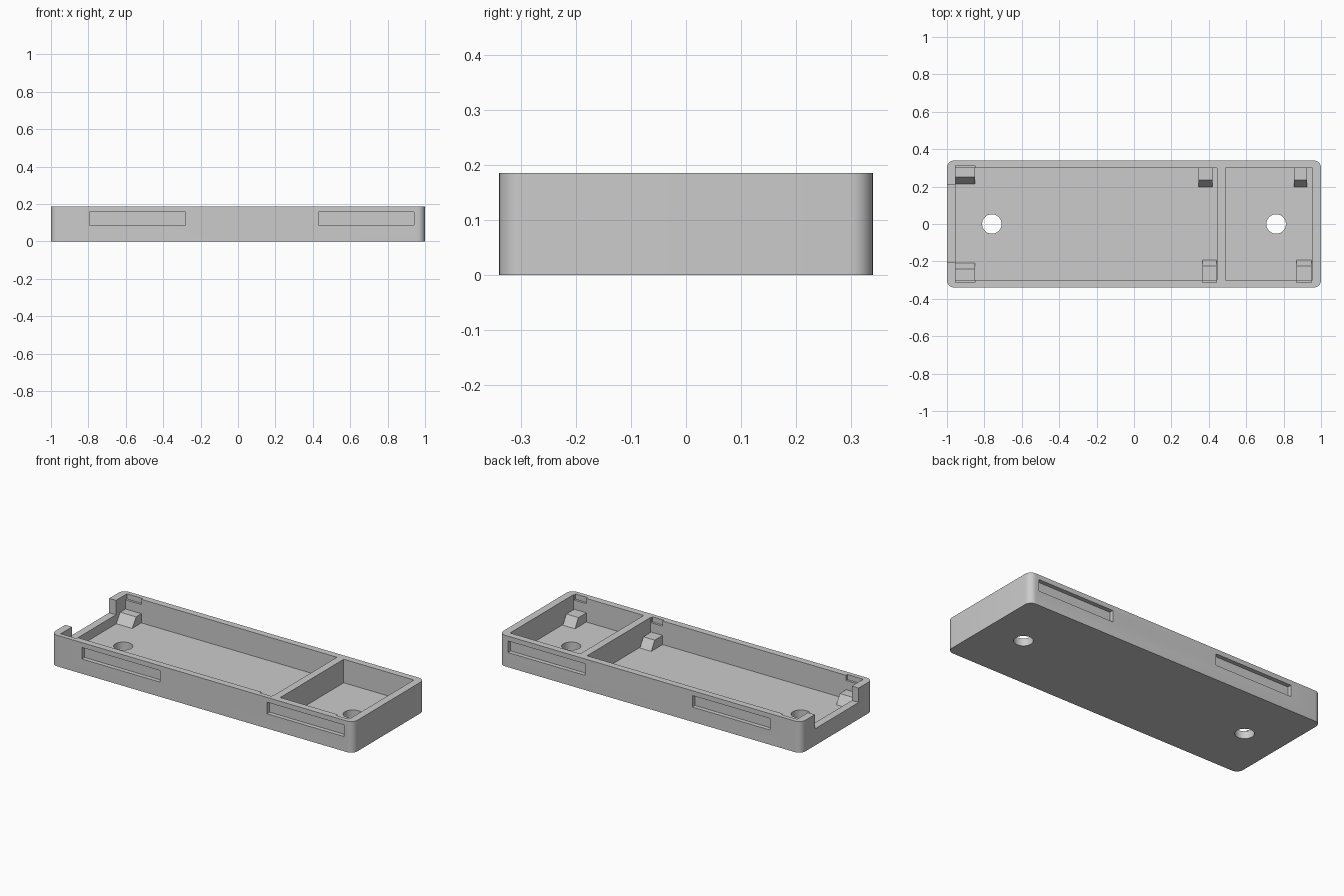
import bpy, bmesh, math

cube = bpy.data.objects.get("Cube")
if cube:
    bpy.data.objects.remove(cube, do_unlink=True)

grey = bpy.data.materials.new("plain grey")
grey.use_nodes = True
grey.diffuse_color = (0.6, 0.6, 0.6, 1)
grey.node_tree.nodes["Principled BSDF"].inputs["Base Color"].default_value = (0.6, 0.6, 0.6, 1)

HEIGHT, FLOOR, REST = 0.186, 0.045, 0.10
INNER_Y = 0.30


def finish(name, bm):
    bmesh.ops.recalc_face_normals(bm, faces=bm.faces)
    mesh = bpy.data.meshes.new(name)
    bm.to_mesh(mesh)
    bm.free()
    mesh.materials.append(grey)
    ob = bpy.data.objects.new(name, mesh)
    bpy.context.collection.objects.link(ob)
    return ob


def box(name, x, y, z):
    bm = bmesh.new()
    bmesh.ops.create_cube(bm, size=1)
    for v in bm.verts:
        v.co = [lo + (c + 0.5) * (hi - lo) for c, (lo, hi) in zip(v.co, (x, y, z))]
    return finish(name, bm)


def prism(name, x0, x1, profile):
    """Extrude a y-z profile along x."""
    bm = bmesh.new()
    face = bm.faces.new([bm.verts.new((x0, y, z)) for y, z in profile])
    ext = bmesh.ops.extrude_face_region(bm, geom=[face])["geom"]
    bmesh.ops.translate(bm, vec=(x1 - x0, 0, 0),
                        verts=[g for g in ext if isinstance(g, bmesh.types.BMVert)])
    return finish(name, bm)


def cut(target, cutter):
    cutter.hide_render = True
    mod = target.modifiers.new(cutter.name, "BOOLEAN")
    mod.operation, mod.solver, mod.object = "DIFFERENCE", "EXACT", cutter
    bpy.context.view_layer.objects.active = target
    bpy.ops.object.modifier_apply(modifier=mod.name)
    bpy.data.objects.remove(cutter, do_unlink=True)


# Tray block with rounded upright corners
tray = box("tray", (-1, 1), (-0.34, 0.34), (0, HEIGHT))
bm = bmesh.new()
bm.from_mesh(tray.data)
uprights = [e for e in bm.edges if abs(e.verts[0].co.z - e.verts[1].co.z) > 0.1]
bmesh.ops.bevel(bm, geom=uprights, offset=0.04, segments=8, profile=0.5, affect="EDGES")
bm.to_mesh(tray.data)
bm.free()

# Two compartments and the open end
for x in ((-0.955, 0.445), (0.49, 0.955)):
    cut(tray, box("compartment", x, (-INNER_Y, INNER_Y), (FLOOR, 0.3)))
cut(tray, box("end_opening", (-1.1, -0.94), (-0.205, 0.21), (REST, 0.3)))

# Shallow grip slots on both long sides
for side in (-1, 1):
    for x in ((-0.795, -0.28), (0.43, 0.94)):
        cut(tray, box("grip_slot", x, sorted((side * 0.315, side * 0.4)), (0.088, 0.157)))

# Screw holes through the floor
for x in (-0.76, 0.76):
    bm = bmesh.new()
    bmesh.ops.create_cone(bm, cap_ends=True, segments=48, radius1=0.052, radius2=0.052, depth=0.4)
    bmesh.ops.translate(bm, verts=bm.verts, vec=(x, 0, 0))
    cut(tray, finish("screw_hole", bm))

# Supports: x range, side, foot y, top y, wall recess above
supports = (
    ("back_end_support", -0.955, -0.85, 1, 0.21, 0.25, True),
    ("back_middle_support", 0.345, 0.42, 1, 0.195, 0.235, False),
    ("back_far_support", 0.855, 0.925, 1, 0.195, 0.235, False),
    ("front_end_support", -0.955, -0.85, -1, 0.205, 0.24, True),
    ("front_middle_support", 0.365, 0.44, -1, 0.19, 0.225, True),
    ("front_far_support", 0.87, 0.95, -1, 0.19, 0.225, True),
)
for name, x0, x1, side, foot, top, recess in supports:
    if recess:
        cut(tray, box("wall_recess", (x0, x1), sorted((side * 0.28, side * 0.313)), (0.155, 0.3)))
    prism(name, x0, x1, [(side * y, z) for y, z in
          ((foot, FLOOR - 0.005), (top, REST), (INNER_Y + 0.005, REST), (INNER_Y + 0.005, FLOOR - 0.005))])

# Smooth corners and holes, crisp edges elsewhere
bpy.ops.object.select_all(action="DESELECT")
tray.select_set(True)
bpy.context.view_layer.objects.active = tray
bpy.ops.object.shade_smooth_by_angle(angle=math.radians(30))
